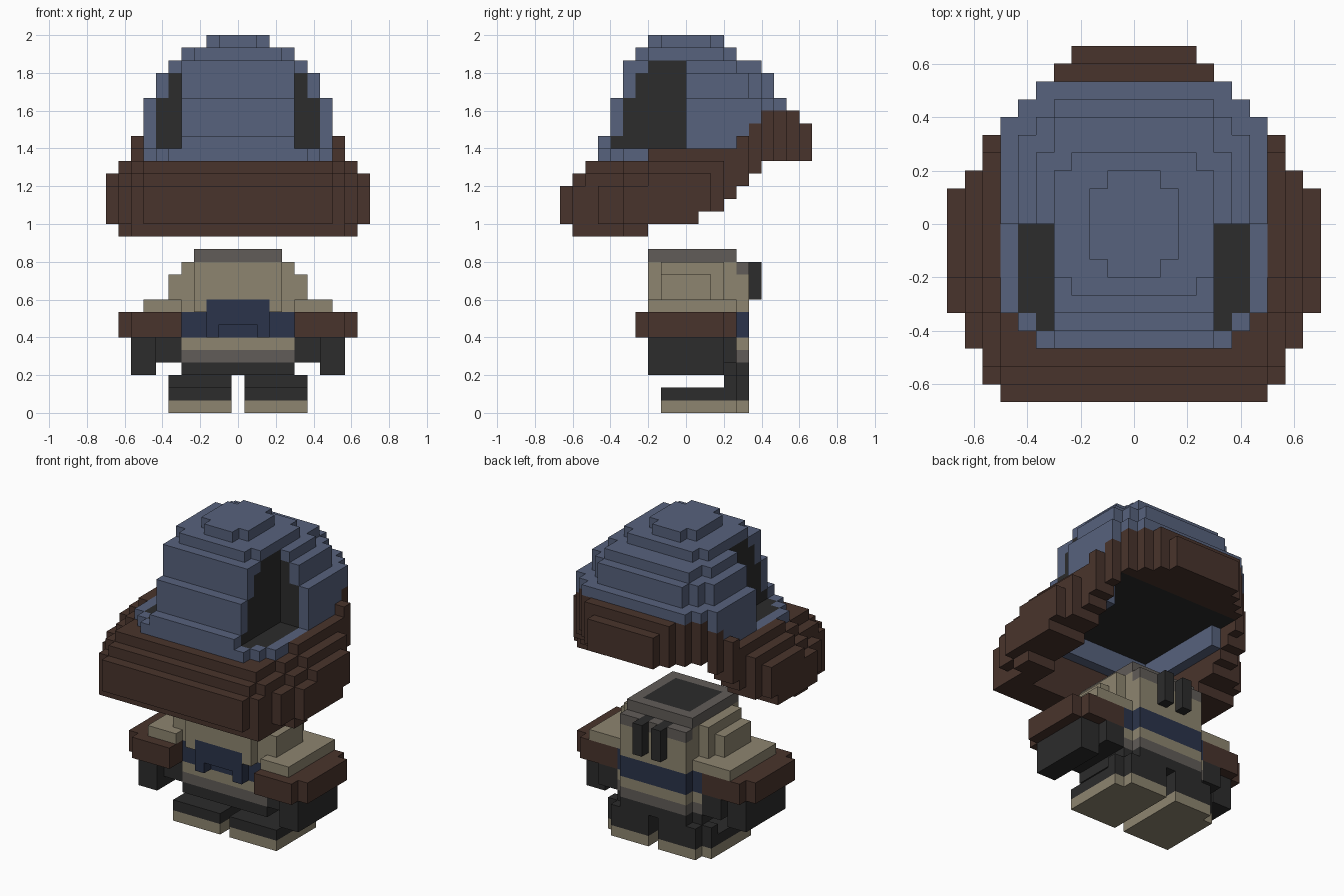
import bpy, bmesh
from mathutils import Vector

if "Cube" in bpy.data.objects:
    bpy.data.objects.remove(bpy.data.objects["Cube"])

U = 2 / 30  # block size
COLOURS = {
    "slate_blue": (0.095, 0.122, 0.205), "dark_brown": (0.066, 0.034, 0.025),
    "charcoal": (0.025, 0.025, 0.025), "beige": (0.27, 0.235, 0.162),
    "warm_grey": (0.12, 0.107, 0.098), "navy": (0.024, 0.034, 0.069),
}
NAMES = list(COLOURS)
BLUE, BROWN, DARK, BEIGE, GREY, NAVY = range(6)
MATS = []
for name, c in COLOURS.items():
    m = bpy.data.materials.new(name)
    m.diffuse_color = (*c, 1)
    m.use_nodes = True
    m.node_tree.nodes["Principled BSDF"].inputs["Base Color"].default_value = m.diffuse_color
    MATS.append(m)

# The four corners of each block side, found from its direction
DIRS = [Vector(d) for d in ((1, 0, 0), (-1, 0, 0), (0, 1, 0), (0, -1, 0), (0, 0, 1), (0, 0, -1))]


def quad(d):
    a = Vector((d.y, d.z, d.x))
    b = d.cross(a)
    return [(d + s * a + t * b) / 2 for s, t in ((-1, -1), (1, -1), (1, 1), (-1, 1))]


SIDES = [(d, quad(d)) for d in DIRS]


def fill(blocks, colour, x0, x1, y0, y1, z0, z1, mirror=False):
    """Fill a box of blocks; x index i spans i-0.5 to i+0.5."""
    for i in range(x0, x1 + 1):
        for j in range(y0, y1):
            for k in range(z0, z1):
                blocks[i, j, k] = colour
                if mirror:
                    blocks[-i, j, k] = colour


def skin(name, blocks):
    """Turn a set of coloured blocks into one clean outer mesh."""
    bm = bmesh.new()
    cache = {}
    for (i, j, k), colour in blocks.items():
        centre = Vector((i, j + 0.5, k + 0.5))
        for d, corners in SIDES:
            if (i + int(d.x), j + int(d.y), k + int(d.z)) in blocks:
                continue
            vs = []
            for c in corners:
                p = centre + c
                key = tuple(round(2 * v) for v in p)
                if key not in cache:
                    cache[key] = bm.verts.new(p * U)
                vs.append(cache[key])
            bm.faces.new(vs).material_index = colour
    bm.normal_update()
    bmesh.ops.dissolve_limit(bm, angle_limit=0.01, verts=bm.verts[:], edges=bm.edges[:],
                             delimit={'MATERIAL', 'NORMAL'})
    me = bpy.data.meshes.new(name)
    bm.to_mesh(me)
    bm.free()
    for m in MATS:
        me.materials.append(m)
    ob = bpy.data.objects.new(name, me)
    bpy.context.collection.objects.link(ob)


# Hat dome: stacked stepped layers (z0, z1, [(half width, y0, y1)])
layers = [
    (20, 22, [(5, -7, 8), (6, -6, 7), (7, -5, 6)]),
    (22, 25, [(5, -6, 8), (6, -5, 7), (7, -4, 6)]),
    (25, 27, [(4, -5, 7), (5, -5, 6), (6, -4, 5)]),
    (27, 28, [(4, -5, 6), (5, -4, 4)]),
    (28, 29, [(3, -4, 4), (4, -3, 3)]),
    (29, 30, [(1, -3, 3), (2, -2, 2)]),
]
solid = {}
for z0, z1, steps in layers:
    for h, y0, y1 in steps:
        fill(solid, BLUE, -h, h, y0, y1, z0, z1)
# Side slots cut into the dome reveal its dark core
dome = {}
for (i, j, k) in solid:
    if abs(i) > 4 and j < 0 and k >= 21:
        continue
    inner = all(n in solid for n in ((i + 1, j, k), (i - 1, j, k), (i, j + 1, k),
                                     (i, j - 1, k), (i, j, k + 1)))
    dome[i, j, k] = DARK if inner else BLUE
# Inner hat band
for i in range(-6, 7):
    for j in range(-6, 4):
        if abs(i) == 6 or j == -6:
            for k in (18, 19):
                dome[i, j, k] = BLUE

# Sloping brim: rows of (y0, y1, bottom, top, half width)
rows = [
    (-10, -9, 15, 18, 7), (-9, -8, 14, 19, 8), (-8, -7, 14, 20, 8), (-7, -5, 14, 20, 9),
    (-5, -3, 14, 20, 10), (-3, 1, 15, 21, 10), (1, 2, 16, 21, 10), (2, 3, 16, 22, 9),
    (3, 4, 17, 22, 8), (4, 5, 18, 23, 8), (5, 6, 19, 23, 7), (6, 7, 20, 24, 6),
    (7, 8, 20, 24, 5), (8, 9, 20, 24, 4), (9, 10, 20, 23, 3),
]
brim = {}
for y0, y1, lo, hi, w in rows:
    for i in range(-w, w + 1):
        ring = w - abs(i)
        drop = max(0, 2 - ring) if -7 <= y0 < 3 else (ring == 0 and -10 < y0 < 5)
        rise = int(ring == 0 and -9 < y0 < 1 and w > 8 and y0 < -3)
        for j in range(y0, y1):
            if abs(i) <= 6 and -6 <= j < 6:
                continue
            for k in range(lo + rise, hi - int(drop)):
                if j >= 5:
                    dome.pop((i, j, k), None)
                if (i, j, k) not in dome:
                    brim[i, j, k] = BROWN
skin("hat_dome", dome)
skin("hat_brim", brim)

# Legs and shoes
legs = {}
fill(legs, BEIGE, 1, 5, -2, 4, 0, 1, True)
fill(legs, BEIGE, 1, 4, 4, 5, 0, 1, True)
fill(legs, DARK, 1, 5, -2, 4, 1, 2, True)
fill(legs, DARK, 1, 4, 3, 5, 1, 3, True)
fill(legs, DARK, 5, 5, 3, 4, 2, 3, True)
skin("legs", legs)

# Torso in coloured bands, with a rounded back
torso = {}
for z0, z1, c in ((3, 4, DARK), (4, 5, GREY), (5, 6, BEIGE), (6, 8, NAVY), (8, 9, BEIGE)):
    fill(torso, c, -4, 4, -2, 4, z0, z1)
    fill(torso, c, -3, 3, 4, 5, z0, z1)
# Scarf knot
fill(torso, NAVY, -2, 2, -3, -2, 7, 9)
fill(torso, NAVY, 2, 2, -3, -2, 6, 8, True)
skin("torso", torso)

# Head with side tufts, grey hair rim, dark crown and a rear pair of prongs
head = {}
fill(head, BEIGE, -3, 3, -3, 4, 9, 12)
fill(head, BEIGE, 4, 4, -2, 3, 9, 12, True)
fill(head, BEIGE, 4, 5, -2, 2, 9, 11, True)
fill(head, BEIGE, -3, 3, 4, 5, 9, 11)
fill(head, GREY, -3, 3, 4, 5, 11, 12)
fill(head, GREY, -3, 3, -3, 4, 12, 13)
fill(head, DARK, -2, 2, -2, 3, 12, 13)
fill(head, DARK, 1, 1, 4, 6, 9, 12, True)
fill(head, BEIGE, 3, 3, -3, -2, 8, 9, True)
skin("head", head)

# Arms: beige shoulder, brown cuff and dark hand
arms = {}
fill(arms, BEIGE, 5, 7, -3, 4, 8, 9, True)
fill(arms, BROWN, 5, 9, -3, 3, 6, 8, True)
fill(arms, BROWN, 5, 8, -4, 4, 6, 8, True)
fill(arms, DARK, 7, 8, -3, 3, 3, 6, True)
fill(arms, DARK, 5, 6, -2, 4, 4, 6, True)
skin("arms", arms)
